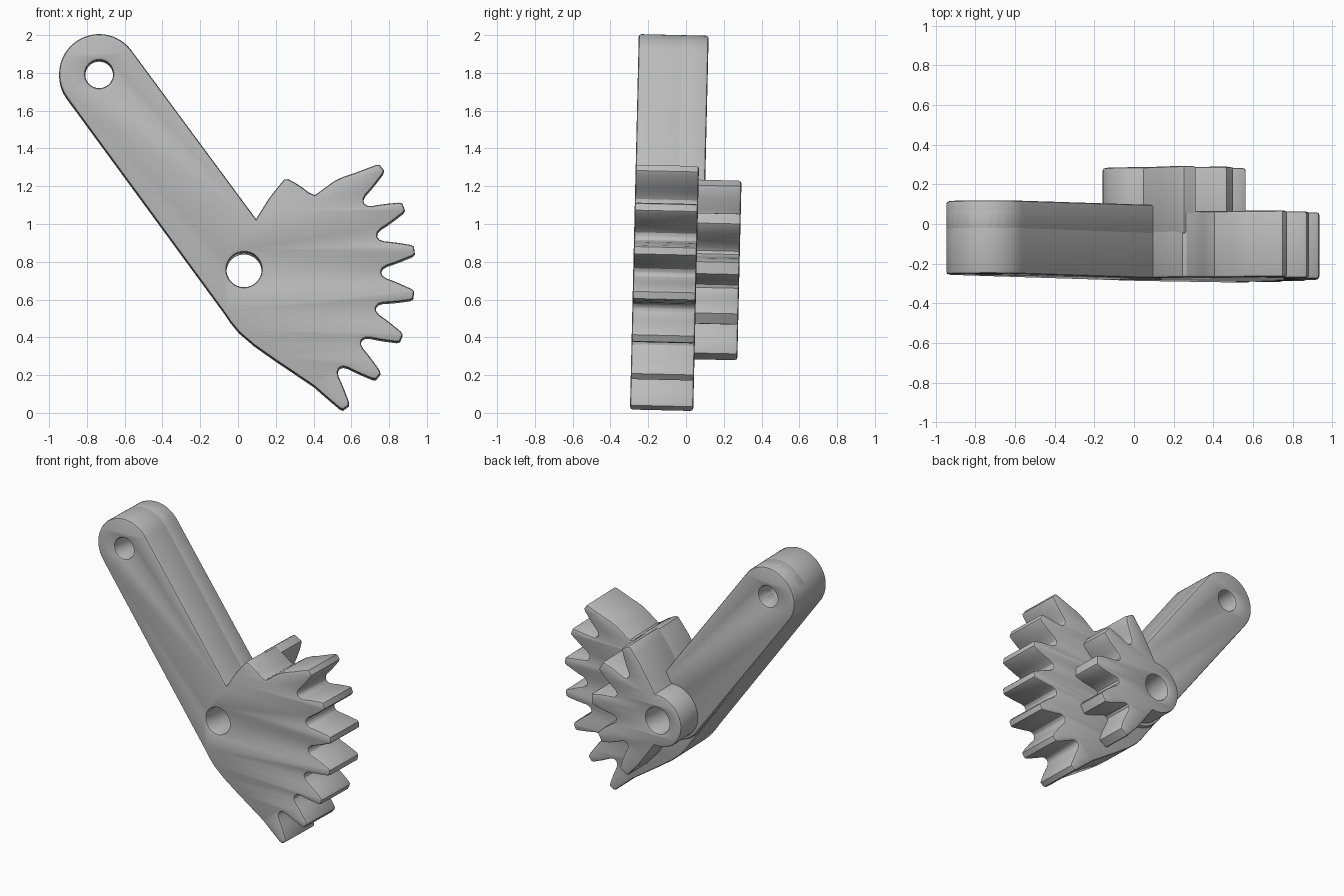
import bpy
import bmesh
from math import sin, cos, radians, pi
from mathutils import Matrix

cube = bpy.data.objects.get("Cube")
if cube:
    bpy.data.objects.remove(cube, do_unlink=True)

PIVOT = (0.032, 0.752)
ARM_END = (-0.735, 1.787)
ARM_R = 0.212
HUB_R = 0.19
BEVEL = 0.014
TILT = Matrix.Rotation(-0.0235, 4, "X")   # the whole part leans back slightly

grey = bpy.data.materials.new("cast grey")
grey.use_nodes = True
colour = (0.5, 0.5, 0.5, 1)
grey.diffuse_color = colour
grey.node_tree.nodes["Principled BSDF"].inputs["Base Color"].default_value = colour


def polar(deg, r, centre=PIVOT):
    a = radians(deg)
    return (centre[0] + r * cos(a), centre[1] + r * sin(a))


def arc(centre, r, start, end, steps=32):
    return [polar(start + (end - start) * i / steps, r, centre) for i in range(steps + 1)]


def circle(centre, r, steps=48):
    return arc(centre, r, 0, 360, steps)[:-1]


def teeth(first, pitch, count, flank, tip):
    """Row of teeth; flank lists (half angle, radius) from root to tip.
    The outer sides of the end teeth keep only their last `tip` points."""
    points = []
    for k in range(count):
        mid = first + k * pitch
        rising = flank[-tip:] if k == 0 else flank
        falling = flank[-tip:] if k == count - 1 else flank
        points += [polar(mid - a, r) for a, r in rising]
        points += [polar(mid + a, r) for a, r in reversed(falling)]
    return points


def plate(name, loops, front, back):
    """Bevelled plate from an outline followed by its holes."""
    curve = bpy.data.curves.new(name, "CURVE")
    curve.dimensions = "2D"
    curve.fill_mode = "BOTH"
    curve.extrude = (back - front) / 2 - BEVEL
    curve.bevel_depth = BEVEL
    curve.bevel_resolution = 1
    curve.offset = -BEVEL
    for loop in loops:
        spline = curve.splines.new("POLY")
        spline.points.add(len(loop) - 1)
        for point, (x, z) in zip(spline.points, loop):
            point.co = (x, z, 0, 1)
        spline.use_cyclic_u = True
    obj = bpy.data.objects.new(name, curve)
    bpy.context.collection.objects.link(obj)
    bpy.ops.object.select_all(action="DESELECT")
    obj.select_set(True)
    bpy.context.view_layer.objects.active = obj
    bpy.ops.object.convert(target="MESH")
    obj = bpy.context.view_layer.objects.active
    # weld caps to walls and stand the plate upright
    bm = bmesh.new()
    bm.from_mesh(obj.data)
    bmesh.ops.remove_doubles(bm, verts=bm.verts, dist=0.0002)
    bm.transform(TILT @ Matrix.Translation((0, (front + back) / 2, 0))
                 @ Matrix.Rotation(pi / 2, 4, "X"))
    bmesh.ops.recalc_face_normals(bm, faces=bm.faces)
    bm.to_mesh(obj.data)
    bm.free()
    obj.data.materials.clear()
    obj.data.materials.append(grey)
    bpy.ops.object.shade_smooth_by_angle(angle=radians(28))
    return obj


pivot_hole = circle(PIVOT, 0.093)
arm_hole = circle(ARM_END, 0.074)

# Lever plate: arm, belly curve, large toothed sector, shoulder
large_flank = [(7.1, 0.727), (5.9, 0.735), (4.9, 0.757), (4.2, 0.79),
               (3.3, 0.83), (1.9, 0.893), (1.2, 0.908)]
belly = [(-0.074, 0.526), (-0.04, 0.476), (0.005, 0.421), (0.085, 0.352),
         (0.19, 0.278), (0.402, 0.135), (0.481, 0.066)]
shoulder = [(0.614, 1.262), (0.558, 1.244), (0.508, 1.22), (0.407, 1.146)]
end_flank = [(66, 0.522), (67.8, 0.47), (70.7, 0.40), (73.5, 0.33), (76.6, 0.275)]
lever = (arc(ARM_END, ARM_R, 36.5, 216.5) + belly
         + teeth(-53.5, 15, 7, large_flank, 2) + shoulder
         + arc(PIVOT, 0.533, 50, 64, 4) + [polar(a, r) for a, r in end_flank])
plate("lever_sector", [lever, pivot_hole, arm_hole], -0.297, 0.038)

# Thicker back of the arm
pad = arc(ARM_END, ARM_R, 36.5, 216.5) + arc(PIVOT, ARM_R, 216.5, 396.5)
plate("arm_back", [pad, pivot_hole, arm_hole], -0.08, 0.073)

# Small gear segment with round hub on the back
small_flank = [(13.5, 0.345), (11, 0.36), (8.8, 0.41), (6.6, 0.47),
               (4.4, 0.52), (3.4, 0.532)]
lower_side = [(4 - a, r) for a, r in reversed(end_flank[1:])]
small = (arc(PIVOT, HUB_R, 85, 279) + [polar(a, r) for a, r in lower_side]
         + teeth(-58, 30, 5, small_flank, 2)
         + [polar(a, r) for a, r in end_flank[1:]])
plate("small_gear", [small, pivot_hole], -0.08, 0.265)
